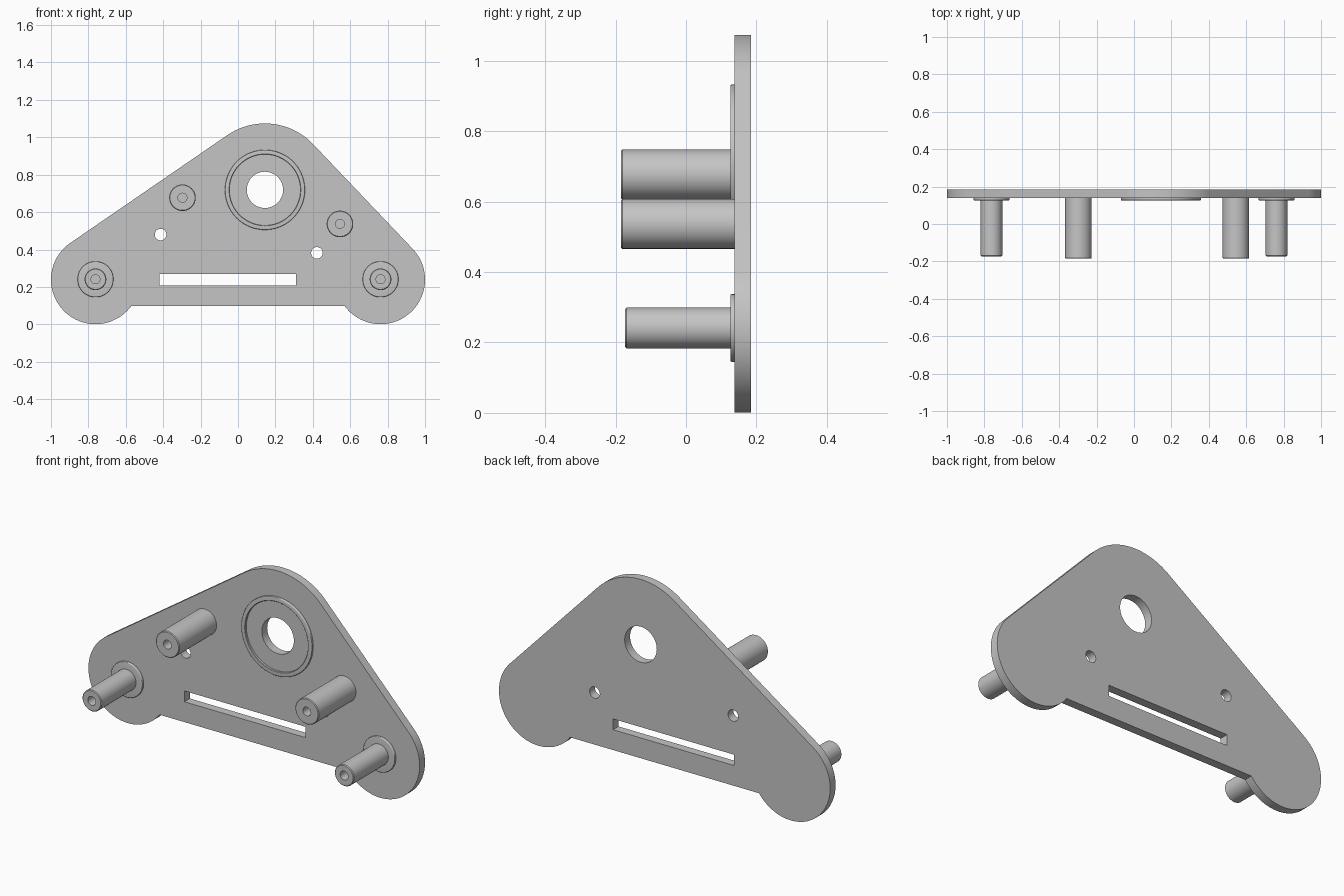
import bpy, bmesh, math
from mathutils import Vector, Matrix

old = bpy.data.objects.get("Cube")
if old:
    bpy.data.objects.remove(old)

grey = bpy.data.materials.new("plain grey")
grey.use_nodes = True
colour = (0.56, 0.56, 0.56, 1)
grey.diffuse_color = colour
grey.node_tree.nodes["Principled BSDF"].inputs["Base Color"].default_value = colour

FRONT, BACK = 0.138, 0.185      # plate faces along y
LOBE_X, LOBE_Z, LOBE_R = 0.762, 0.239, 0.238
HUB = Vector((0.144, 0.719))
HUB_R = 0.355


def finish(name, bm):
    bmesh.ops.remove_doubles(bm, verts=bm.verts, dist=1e-5)
    bmesh.ops.recalc_face_normals(bm, faces=bm.faces)
    mesh = bpy.data.meshes.new(name)
    bm.to_mesh(mesh)
    bm.free()
    mesh.materials.append(grey)
    obj = bpy.data.objects.new(name, mesh)
    bpy.context.collection.objects.link(obj)
    bpy.ops.object.select_all(action='DESELECT')
    obj.select_set(True)
    bpy.context.view_layer.objects.active = obj
    bpy.ops.object.shade_smooth_by_angle(angle=math.radians(30))


def arc(c, r, a0, a1, n):
    return [(c[0] + r * math.cos(a0 + (a1 - a0) * i / n),
             c[1] + r * math.sin(a0 + (a1 - a0) * i / n)) for i in range(n + 1)]


def circle(x, z, r, n=48):
    return arc((x, z), r, 0, math.tau, n)[:-1]


def tangent_angle(c0, r0, c1, r1):
    # normal direction of the outer tangent, on the right of the travel c0 to c1
    d = Vector(c1) - Vector(c0)
    return (math.atan2(d.y, d.x) - math.acos((r0 - r1) / d.length)) % math.tau


def lathe(name, x, z, profile, steps=64):
    # profile of (radius, y) turned about an axis along y
    bm = bmesh.new()
    verts = [bm.verts.new((r, y, 0)) for r, y in profile]
    edges = [bm.edges.new(pair) for pair in zip(verts, verts[1:])]
    bmesh.ops.spin(bm, geom=verts + edges, cent=(0, 0, 0), axis=(0, 1, 0),
                   angle=math.tau, steps=steps)
    bmesh.ops.translate(bm, verts=bm.verts, vec=(x, 0, z))
    finish(name, bm)


# Plate outline: two lobes and a hub joined by tangent lines, flat lower edge
left, right = (-LOBE_X, LOBE_Z), (LOBE_X, LOBE_Z)
bottom = 0.098
dip = math.asin((LOBE_Z - bottom) / LOBE_R)
a_right = tangent_angle(right, LOBE_R, HUB, HUB_R)
a_left = tangent_angle(HUB, HUB_R, left, LOBE_R)
outline = (arc(right, LOBE_R, -math.pi + dip, a_right, 48)
           + arc(HUB, HUB_R, a_right, a_left, 40)
           + arc(left, LOBE_R, a_left, math.tau - dip, 48))
slot = [(-0.42, 0.209), (0.311, 0.209), (0.311, 0.268), (-0.42, 0.268)]
loops = [outline, slot, circle(*HUB, 0.097, 64),
         circle(-0.414, 0.48, 0.031), circle(0.422, 0.382, 0.031)]

curve = bpy.data.curves.new("plate_outline", 'CURVE')
curve.dimensions = '2D'
curve.fill_mode = 'BOTH'
curve.extrude = (BACK - FRONT) / 2
for loop in loops:
    spline = curve.splines.new('POLY')
    spline.points.add(len(loop) - 1)
    for point, (x, z) in zip(spline.points, loop):
        point.co = (x, z, 0, 1)
    spline.use_cyclic_u = True
helper = bpy.data.objects.new("plate_outline", curve)
bpy.context.collection.objects.link(helper)
bpy.context.view_layer.update()
flat = bpy.data.meshes.new_from_object(
    helper.evaluated_get(bpy.context.evaluated_depsgraph_get()))
bm = bmesh.new()
bm.from_mesh(flat)
bpy.data.objects.remove(helper)
bpy.data.meshes.remove(flat)
bm.transform(Matrix.Translation((0, (FRONT + BACK) / 2, 0))
             @ Matrix.Rotation(math.pi / 2, 4, 'X'))
finish("plate", bm)

RIM = 0.126                     # front of the ring and collars


def rounded_rim(r, f=0.004):
    # outer edge with a small fillet, running back to the plate
    return arc((r - f, RIM + f), f, -math.pi / 2, 0, 4) + [(r, FRONT)]


# Raised ring around the large opening
lathe("hub_ring", *HUB, [(0.19, FRONT), (0.19, RIM + 0.002), (0.192, RIM)]
      + rounded_rim(0.214), 72)


def standoff(name, x, z, r, tip):
    # post with a softened tip and a blind screw hole
    b = 0.004
    lathe(name, x, z, [(0, tip + 0.2), (0.024, tip + 0.2), (0.024, tip),
                       (r - b, tip), (r, tip + b), (r, FRONT)])


# Upper posts
standoff("upper_right_post", -0.297, 0.677, 0.071, -0.185)
standoff("upper_left_post", 0.545, 0.537, 0.071, -0.185)

# Lower posts with their round collars
for side, sign in (("left", 1), ("right", -1)):
    x = sign * LOBE_X
    standoff("lower_%s_post" % side, x, 0.241, 0.058, -0.173)
    lathe("lower_%s_collar" % side, x, 0.241, [(0.05, RIM)] + rounded_rim(0.096))
